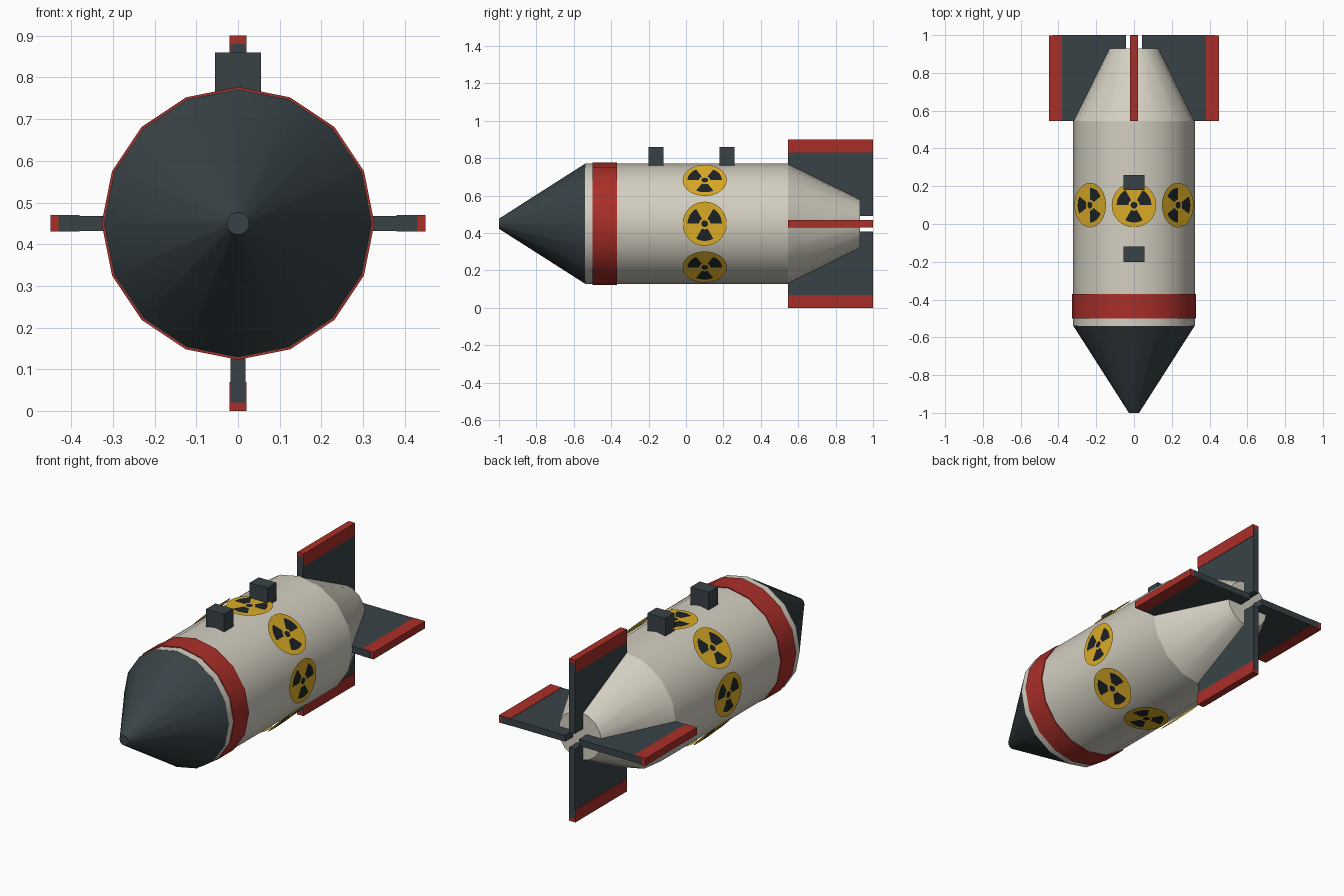
import bpy, bmesh
from math import sin, cos, pi, radians
from mathutils import Matrix, Vector

if "Cube" in bpy.data.objects:
    bpy.data.objects.remove(bpy.data.objects["Cube"])

AXIS_Z = 0.45
CENTRE = Matrix.Translation((0, 0, AXIS_Z))


def material(name, rgb):
    m = bpy.data.materials.new(name)
    m.diffuse_color = (*rgb, 1)
    m.use_nodes = True
    m.node_tree.nodes["Principled BSDF"].inputs["Base Color"].default_value = m.diffuse_color
    return m


CREAM = material("cream", (0.65, 0.62, 0.53))
DARK = material("dark_slate", (0.04, 0.055, 0.062))
RED = material("red", (0.40, 0.028, 0.022))
YELLOW = material("yellow", (0.70, 0.41, 0.02))
BLACK = material("black", (0.012, 0.016, 0.018))


def finish(bm, name, mat, smooth=False):
    mesh = bpy.data.meshes.new(name)
    for f in bm.faces:
        f.smooth = smooth and len(f.verts) == 4
    bm.to_mesh(mesh)
    bm.free()
    mesh.materials.append(mat)
    obj = bpy.data.objects.new(name, mesh)
    bpy.context.collection.objects.link(obj)
    return obj


def drum(name, mat, y0, y1, r0, r1):
    """16-sided cone or cylinder lying along y."""
    bm = bmesh.new()
    place = (Matrix.Translation((0, (y0 + y1) / 2, AXIS_Z))
             @ Matrix.Rotation(-pi / 2, 4, 'X'))
    bmesh.ops.create_cone(bm, cap_ends=True, segments=16, radius1=r0,
                          radius2=r1, depth=y1 - y0, matrix=place)
    return finish(bm, name, mat, smooth=True)


def box(name, mat, lo, hi, spin=0.0):
    """Box given relative to the body axis, spun around that axis."""
    lo, hi = Vector(lo), Vector(hi)
    bm = bmesh.new()
    place = (CENTRE @ Matrix.Rotation(spin, 4, 'Y')
             @ Matrix.Translation((lo + hi) / 2)
             @ Matrix.Diagonal((*(hi - lo), 1)))
    bmesh.ops.create_cube(bm, size=1, matrix=place)
    return finish(bm, name, mat)


# Body, nose, band and tail
drum("body", CREAM, -0.54, 0.545, 0.322, 0.322)
drum("nose_cone", DARK, -1.0, -0.538, 0.027, 0.322)
drum("red_band", RED, -0.50, -0.37, 0.327, 0.327)
drum("tail_cone", CREAM, 0.545, 0.93, 0.322, 0.132)

# Hanging lugs on top
for name, y in (("front_lug", -0.16), ("rear_lug", 0.22)):
    box(name, DARK, (-0.055, y - 0.04, 0.28), (0.055, y + 0.04, 0.41))

# Four fins with red edge caps
for i, side in enumerate(("top", "right", "bottom", "left")):
    spin = i * pi / 2
    box(side + "_fin", DARK, (-0.018, 0.545, 0.042), (0.018, 1.0, 0.43), spin)
    box(side + "_fin_cap", RED, (-0.02, 0.546, 0.38), (0.02, 0.999, 0.45), spin)


# Flat warning discs around the body
def sector(r0, r1, a0, a1, n):
    """Outline of a ring sector in flat coordinates."""
    arc = [a0 + (a1 - a0) * i / n for i in range(n + 1)]
    return ([(r1 * cos(a), r1 * sin(a)) for a in arc]
            + [(r0 * cos(a), r0 * sin(a)) for a in reversed(arc)])


def circle(r, n):
    return [(r * cos(2 * pi * i / n), r * sin(2 * pi * i / n)) for i in range(n)]


def flat(name, mat, outlines, origin, u, v, normal):
    bm = bmesh.new()
    for pts in outlines:
        f = bm.faces.new([bm.verts.new(origin + u * a + v * b) for a, b in pts])
        f.normal_update()
        if f.normal.dot(normal) < 0:
            f.normal_flip()
    return finish(bm, name, mat)


blades = [sector(0.03, 0.092, radians(c - 30), radians(c + 30), 6)
          for c in (0, 120, 240)]
for k in range(8):
    t = k * pi / 4
    normal = Vector((sin(t), 0, cos(t)))
    along = Vector((0, 1, 0))
    # one blade points down the flank, or forward on the top and bottom discs
    u = -along if k in (0, 4) else Vector((cos(t), 0, -sin(t))) * (1 if k < 4 else -1)
    v = normal.cross(u)
    base = Vector((0, 0.1, AXIS_Z))
    flat(f"warning_disc_{k + 1}", YELLOW, [circle(0.118, 32)],
         base + normal * 0.328, u, v, normal)
    flat(f"warning_symbol_{k + 1}", BLACK, blades + [circle(0.018, 16)],
         base + normal * 0.330, u, v, normal)
